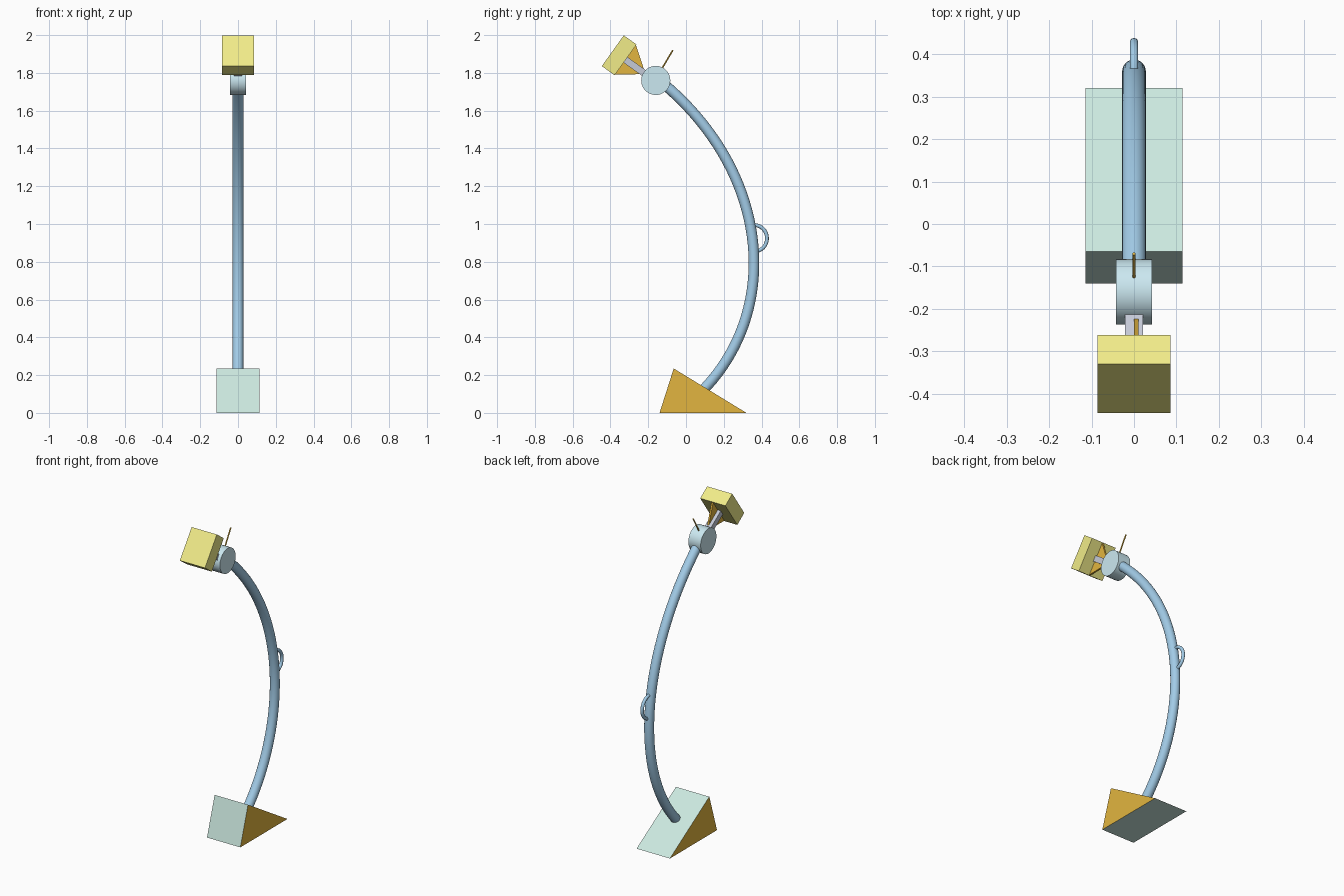
import bpy, bmesh
from math import sin, cos, pi
from mathutils import Vector

if "Cube" in bpy.data.objects:
    bpy.data.objects.remove(bpy.data.objects["Cube"])


def mat(name, rgb):
    m = bpy.data.materials.new(name)
    m.diffuse_color = (*rgb, 1)
    m.use_nodes = True
    m.node_tree.nodes["Principled BSDF"].inputs["Base Color"].default_value = m.diffuse_color
    return m


MINT = mat("mint", (0.60, 0.81, 0.74))
ORANGE = mat("orange", (0.76, 0.46, 0.05))
BLUE = mat("blue", (0.36, 0.60, 0.80))
SKY = mat("sky", (0.60, 0.81, 0.88))
YELLOW = mat("yellow", (0.88, 0.84, 0.25))
GREY = mat("grey", (0.56, 0.59, 0.68))


def prism(name, profile, x0, x1, side, caps=None, smooth=False):
    """Extrude a (y, z) profile along x; caps may have their own colour."""
    bm = bmesh.new()
    a = [bm.verts.new((x0, y, z)) for y, z in profile]
    b = [bm.verts.new((x1, y, z)) for y, z in profile]
    for end in (a, b):
        bm.faces.new(end).material_index = 1 if caps else 0
    n = len(a)
    for i in range(n):
        j = (i + 1) % n
        bm.faces.new((a[i], a[j], b[j], b[i])).smooth = smooth
    bmesh.ops.recalc_face_normals(bm, faces=bm.faces)
    me = bpy.data.meshes.new(name)
    bm.to_mesh(me)
    bm.free()
    for m in (side, caps):
        if m:
            me.materials.append(m)
    ob = bpy.data.objects.new(name, me)
    bpy.context.collection.objects.link(ob)
    return ob


def bezier(p, n):
    p = [Vector((0, y, z)) for y, z in p]
    ts = [i / n for i in range(n + 1)]
    return [p[0] * (1 - t) ** 3 + p[1] * 3 * t * (1 - t) ** 2
            + p[2] * 3 * t * t * (1 - t) + p[3] * t ** 3 for t in ts]


def tube(name, pts, r, m, sides=24):
    """Sweep a circle along a path in the yz plane."""
    bm = bmesh.new()
    rings = []
    for i, p in enumerate(pts):
        d = (pts[min(i + 1, len(pts) - 1)] - pts[max(i - 1, 0)]).normalized()
        u, v = Vector((1, 0, 0)), Vector((0, -d.z, d.y))
        rings.append([bm.verts.new(p + r * (u * cos(2 * pi * k / sides) + v * sin(2 * pi * k / sides)))
                      for k in range(sides)])
    for a, b in zip(rings, rings[1:]):
        for k in range(sides):
            j = (k + 1) % sides
            bm.faces.new((a[k], a[j], b[j], b[k])).smooth = True
    bm.faces.new(rings[0])
    bm.faces.new(rings[-1])
    bmesh.ops.recalc_face_normals(bm, faces=bm.faces)
    # keep the end rims crisp
    for e in bm.edges:
        if e.calc_face_angle(0) > 0.8:
            e.smooth = False
    me = bpy.data.meshes.new(name)
    bm.to_mesh(me)
    bm.free()
    me.materials.append(m)
    ob = bpy.data.objects.new(name, me)
    bpy.context.collection.objects.link(ob)
    return ob


# Wedge base with coloured sides
prism("base_wedge", [(-0.14, 0), (0.32, 0), (-0.065, 0.235)], -0.114, 0.114, MINT, ORANGE)

# Bowed post and its small grip loop
tube("post", bezier([(0.08, 0.11), (0.50, 0.53), (0.455, 1.25), (-0.11, 1.735)], 40), 0.028, BLUE)
tube("grip_loop", bezier([(0.36, 0.995), (0.446, 0.99), (0.453, 0.87), (0.37, 0.855)], 20), 0.010, BLUE, 12)

# Pivot drum
C = Vector((-0.16, 1.76))
prism("pivot_drum", [C + 0.077 * Vector((cos(2 * pi * k / 48), sin(2 * pi * k / 48))) for k in range(48)],
      -0.042, 0.042, SKY, smooth=True)

# Thin lever on the drum
tube("lever", [Vector((0, -0.135, 1.81)), Vector((0, -0.07, 1.92))], 0.004, ORANGE, 12)

# Head parts lie along a tilted axis: n points back to the drum, t up the face
n, t = Vector((0.81, -0.58)).normalized(), Vector((0.58, 0.81)).normalized()
back = Vector((-0.32, 1.869))


def at(a, b):
    return back + n * a + t * b


prism("head_block", [at(0, -0.1), at(0, 0.1), at(-0.083, 0.1), at(-0.083, -0.1)], -0.086, 0.086, YELLOW)
prism("neck_bar", [at(-0.01, -0.018), at(-0.01, 0.018), at(0.14, 0.018), at(0.14, -0.018)], -0.021, 0.021, GREY)
prism("neck_gusset", [at(0, -0.095), at(0, 0.095), at(0.13, 0)], 0.0, 0.011, ORANGE)
